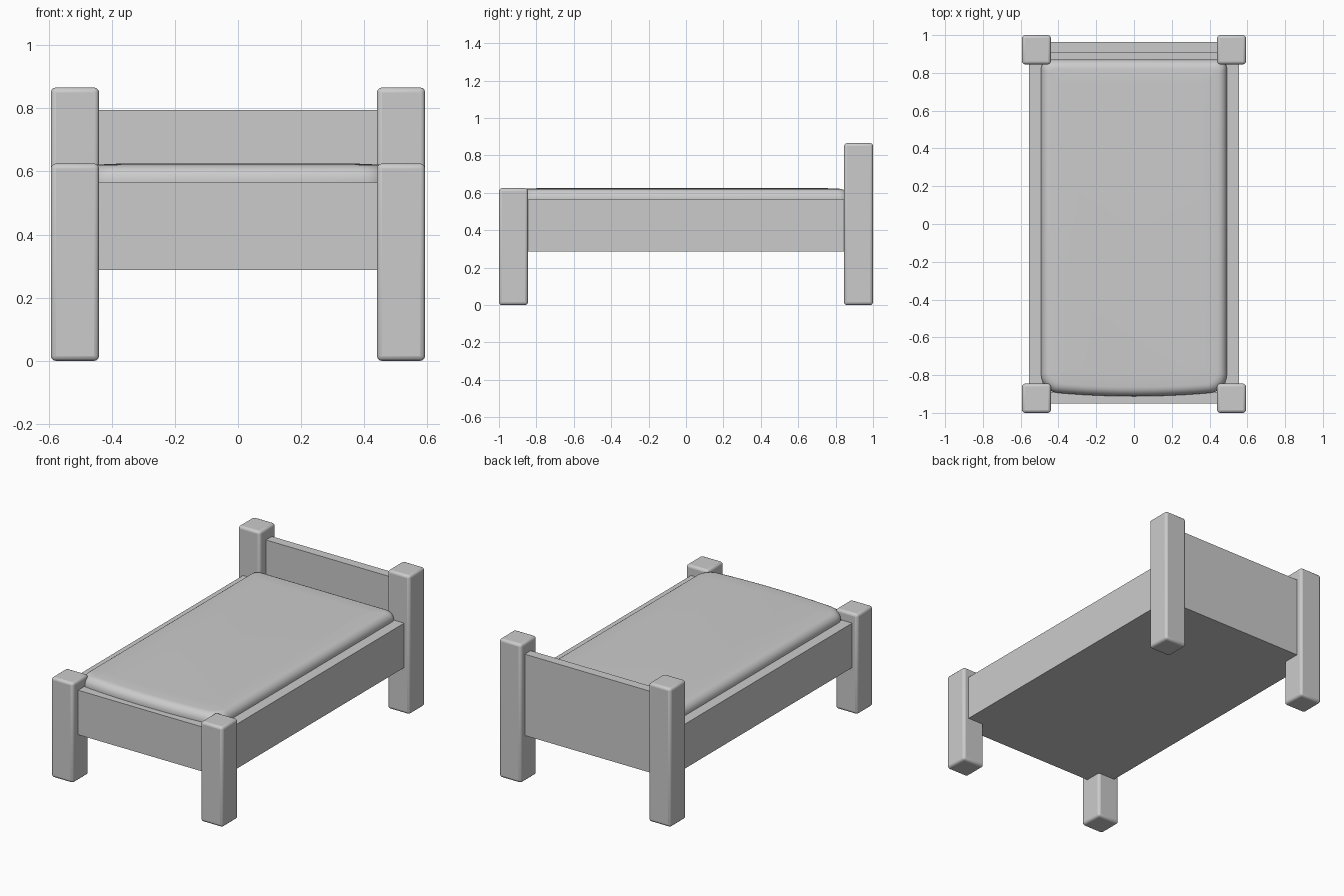
import bpy, bmesh, math

if "Cube" in bpy.data.objects:
    bpy.data.objects.remove(bpy.data.objects["Cube"])


def finish(name, bm, bevel=0.0, segments=3):
    bmesh.ops.recalc_face_normals(bm, faces=bm.faces)
    mesh = bpy.data.meshes.new(name)
    bm.to_mesh(mesh)
    bm.free()
    ob = bpy.data.objects.new(name, mesh)
    bpy.context.collection.objects.link(ob)
    if bevel:
        mod = ob.modifiers.new("bevel", 'BEVEL')
        mod.width = bevel
        mod.segments = segments
        mod.limit_method = 'ANGLE'
        mod.angle_limit = math.radians(50)
    bpy.ops.object.select_all(action='DESELECT')
    ob.select_set(True)
    bpy.context.view_layer.objects.active = ob
    bpy.ops.object.shade_smooth_by_angle(angle=math.radians(35))
    return ob


def box(name, lo, hi, bevel=0.0):
    bm = bmesh.new()
    bmesh.ops.create_cube(bm, size=1)
    for v in bm.verts:
        v.co = [l + (c + 0.5) * (h - l) for c, l, h in zip(v.co, lo, hi)]
    return finish(name, bm, bevel)


# Corner posts and side rails, mirrored left and right
for side, s in (("left", -1), ("right", 1)):
    def span(a, b):
        return sorted((s * a, s * b))
    x0, x1 = span(0.44, 0.593)
    box(f"{side}_front_post", (x0, -1.0, 0), (x1, -0.845, 0.625), 0.016)
    box(f"{side}_back_post", (x0, 0.845, 0), (x1, 1.0, 0.866), 0.016)
    x0, x1 = span(0.485, 0.557)
    box(f"{side}_rail", (x0, -0.86, 0.287), (x1, 0.86, 0.565))

# Foot board, head board and the flat underside panel
box("foot_board", (-0.46, -0.95, 0.287), (0.46, -0.89, 0.565))
box("head_board", (-0.46, 0.905, 0.287), (0.46, 0.963, 0.795))
box("base_panel", (-0.5, -0.9, 0.287), (0.5, 0.91, 0.54))


# Mattress: rounded outline with a bowed foot end, softened top edge
def mattress_outline(inset):
    pts = []
    corners = ((1, 1, 0.05), (-1, 1, 0.05), (-1, -1, 0.09), (1, -1, 0.09))
    for i, (sx, sy, r) in enumerate(corners):
        ex, ey = 0.492 - inset, (0.870 if sy > 0 else 0.885) - inset
        r = max(r - inset * 0.5, 0.02)
        for k in range(9):
            a = math.pi / 2 * (i + k / 8)
            pts.append((sx * (ex - r) + r * math.cos(a),
                        sy * (ey - r) + r * math.sin(a)))
        if sy < 0 and sx < 0:
            # points along the foot end
            w = ex - r
            pts += [(-w + 2 * w * k / 12, -ey) for k in range(1, 12)]
    # bow the foot end outwards
    return [(x, y - 0.027 * (1 - (x / 0.5) ** 2) if y < -0.6 else y)
            for x, y in pts]


bm = bmesh.new()
profile = [(0.0, 0.50)] + [
    (0.05 * (1 - math.cos(t)), 0.572 + 0.05 * math.sin(t))
    for t in (math.pi / 2 * k / 6 for k in range(7))]
profile.append((0.12, 0.625))
rings = [[bm.verts.new((x, y, z)) for x, y in mattress_outline(d)]
         for d, z in profile]
for a, b in zip(rings, rings[1:]):
    for i in range(len(a)):
        j = (i + 1) % len(a)
        bm.faces.new((a[i], a[j], b[j], b[i]))
bm.faces.new(rings[0])
bm.faces.new(rings[-1])
finish("mattress", bm)
